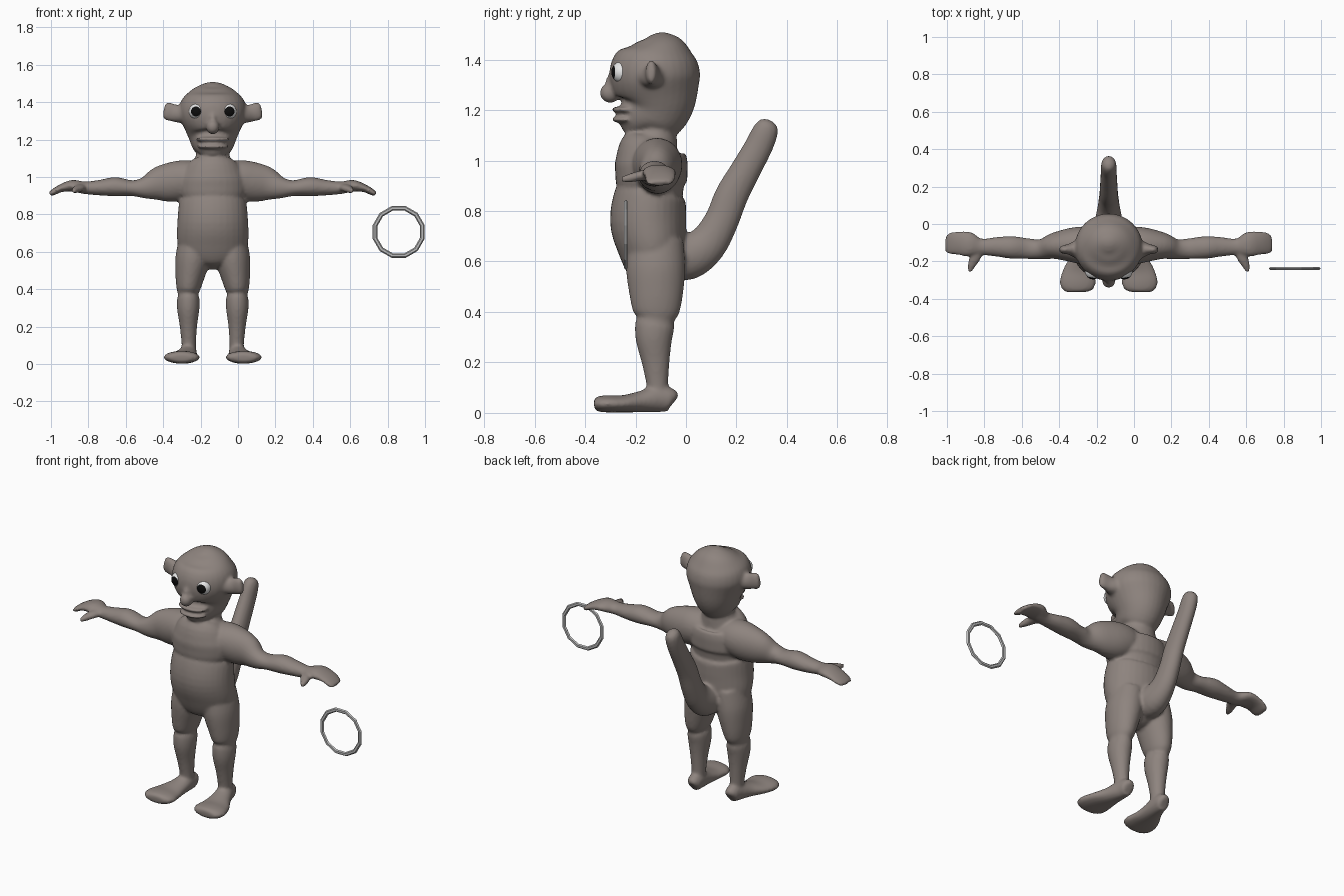
import bpy, bmesh, math
from mathutils import Vector, Matrix

CX = -0.135  # centre line of the figure


def material(name, rgb):
    m = bpy.data.materials.new(name)
    m.diffuse_color = (*rgb, 1)
    return m


skin = material("taupe_skin", (0.27, 0.23, 0.21))
white = material("eye_white", (0.8, 0.8, 0.8))
black = material("pupil_black", (0.004, 0.004, 0.004))
metal = material("pale_grey", (0.5, 0.5, 0.5))


def spline(a, b, c, d, t):
    return 0.5 * (2 * b + (c - a) * t + (2 * a - 5 * b + 4 * c - d) * t * t
                  + (3 * b - a - 3 * c + d) * t ** 3)


def loft(bm, rows, side, mirror=1, steps=4, n=32):
    """Smooth closed tube through rows of (x, y, z, side radius, other radius)."""
    rows = [rows[0]] + rows + [rows[-1]]
    pts = []
    for i in range(1, len(rows) - 2):
        for k in range(steps):
            pts.append([spline(*v, k / steps) for v in zip(*rows[i - 1:i + 3])])
    pts.append(list(rows[-1]))
    rings = []
    for i, p in enumerate(pts):
        t = Vector(pts[min(i + 1, len(pts) - 1)][:3]) - Vector(pts[max(i - 1, 0)][:3])
        v = t.cross(Vector(side)).normalized()
        u = v.cross(t).normalized()
        ring = []
        for j in range(n):
            a = math.tau * j / n
            co = Vector(p[:3]) + u * p[3] * math.cos(a) + v * p[4] * math.sin(a)
            co.x *= mirror
            ring.append(bm.verts.new(co))
        rings.append(ring)
    for r, s in zip(rings, rings[1:]):
        for j in range(n):
            bm.faces.new((r[j], r[(j + 1) % n], s[(j + 1) % n], s[j]))
    bm.faces.new(rings[0])
    bm.faces.new(rings[-1])


def blob(bm, loc, size):
    bmesh.ops.create_icosphere(bm, subdivisions=3, radius=1,
                               matrix=Matrix.Translation(loc) @ Matrix.Diagonal((*size, 1)))


def finish(name, bm, mats):
    mesh = bpy.data.meshes.new(name)
    bm.to_mesh(mesh)
    bm.free()
    ob = bpy.data.objects.new(name, mesh)
    bpy.context.collection.objects.link(ob)
    for m in mats:
        mesh.materials.append(m)
    bpy.ops.object.select_all(action='DESELECT')
    ob.select_set(True)
    bpy.context.view_layer.objects.active = ob
    return ob


X, Y = (1, 0, 0), (0, 1, 0)
bm = bmesh.new()

# Torso: neck, chest, crease, belly, pelvis
loft(bm, [(0, -.12, 1.17, .085, .07), (0, -.12, 1.1, .095, .085), (0, -.138, 1.05, .15, .125),
          (0, -.138, 1.0, .18, .143), (0, -.137, .95, .187, .143), (0, -.137, .91, .182, .14),
          (0, -.136, .885, .165, .125), (0, -.142, .86, .18, .142), (0, -.15, .76, .189, .151),
          (0, -.135, .66, .19, .137), (0, -.125, .58, .165, .115), (0, -.12, .535, .1, .085),
          (0, -.12, .505, .03, .03)], X)

# Head
loft(bm, [(0, -.16, 1.115, .05, .06), (0, -.163, 1.135, .085, .098), (0, -.155, 1.16, .105, .118),
          (0, -.13, 1.2, .124, .143), (0, -.12, 1.25, .147, .162), (0, -.124, 1.33, .18, .18),
          (0, -.122, 1.4, .172, .167), (0, -.12, 1.45, .132, .125), (0, -.125, 1.485, .075, .07),
          (0, -.13, 1.5, .015, .015)], X)

# Nose, bridge and lips
blob(bm, (0, -.3, 1.268), (.036, .042, .04))
blob(bm, (0, -.285, 1.305), (.026, .035, .045))
blob(bm, (0, -.235, 1.202), (.095, .062, .014))
blob(bm, (0, -.235, 1.163), (.085, .06, .016))

# Tail
loft(bm, [(0, -.07, .62, .08, .09), (0, .01, .62, .075, .092), (0, .085, .67, .06, .078),
          (0, .14, .76, .052, .068), (0, .18, .86, .048, .066), (0, .235, .96, .045, .06),
          (0, .285, 1.05, .042, .056), (0, .312, 1.11, .041, .052), (0, .325, 1.145, .033, .04),
          (0, .331, 1.16, .012, .016)], X)

for s in (1, -1):
    # Arm and mitten hand
    loft(bm, [(.05, -.12, .99, .09, .09), (.13, -.115, .985, .1, .105), (.2, -.112, .975, .092, .108),
              (.285, -.117, .963, .072, .093), (.36, -.135, .943, .054, .06),
              (.43, -.132, .94, .055, .042), (.52, -.125, .948, .06, .051),
              (.6, -.122, .943, .052, .042), (.685, -.122, .942, .044, .033),
              (.75, -.108, .953, .066, .031), (.81, -.102, .94, .062, .021),
              (.855, -.105, .917, .057, .016), (.872, -.105, .908, .04, .01)], Y, s)
    # Thumb
    loft(bm, [(.69, -.12, .945, .03, .024), (.715, -.18, .94, .03, .02),
              (.735, -.225, .93, .02, .017), (.743, -.257, .925, .01, .01)], X, s)
    # Leg with a crease below the knee
    loft(bm, [(.09, -.12, .68, .085, .11), (.106, -.12, .57, .093, .117),
              (.122, -.118, .47, .078, .106), (.131, -.118, .4, .063, .092),
              (.133, -.12, .372, .053, .074), (.131, -.124, .345, .06, .078),
              (.131, -.127, .29, .059, .072), (.13, -.12, .2, .046, .055),
              (.128, -.113, .1, .038, .042), (.128, -.112, .03, .04, .045)], X, s)
    # Foot
    loft(bm, [(.126, -.046, .045, .02, .025), (.126, -.06, .052, .038, .045),
              (.13, -.11, .056, .046, .053), (.143, -.18, .044, .06, .042),
              (.158, -.25, .036, .084, .034), (.166, -.31, .036, .096, .034),
              (.168, -.348, .035, .083, .03), (.168, -.364, .034, .055, .018)], X, s)
    # Ear
    loft(bm, [(.13, -.135, 1.335, .075, .055), (.175, -.135, 1.335, .05, .046),
              (.21, -.135, 1.343, .03, .047), (.245, -.137, 1.352, .022, .047),
              (.262, -.138, 1.355, .013, .034)], Y, s)

bmesh.ops.recalc_face_normals(bm, faces=bm.faces)

# Fuse everything into one soft skin
body = finish("body", bm, [skin])
body.location.x = CX
fuse = body.modifiers.new("fuse", 'REMESH')
fuse.mode = 'VOXEL'
fuse.voxel_size = 0.009
fuse.use_smooth_shade = True
soften = body.modifiers.new("soften", 'SMOOTH')
soften.factor = 0.5
soften.iterations = 4
bpy.ops.object.convert(target='MESH')
bpy.ops.object.shade_smooth()

# Eyes: faces near the gaze direction become the pupil
for s, name in ((1, "left_eye"), (-1, "right_eye")):
    bm = bmesh.new()
    gaze = Vector((.2 * s, -1, 0)).normalized()
    turn = gaze.to_track_quat('Z', 'Y').to_matrix().to_4x4()
    bmesh.ops.create_uvsphere(bm, u_segments=24, v_segments=24, radius=.044, matrix=turn)
    for f in bm.faces:
        f.smooth = True
        f.material_index = int(f.calc_center_median().normalized().dot(gaze) > math.cos(.66))
    eye = finish(name, bm, [white, black])
    eye.location = (CX + .083 * s, -.252, 1.35)

# Twelve-sided hoop floating beside the figure
bpy.ops.mesh.primitive_torus_add(major_segments=12, minor_segments=6, major_radius=.131,
                                 minor_radius=.0125)
hoop = bpy.context.object
hoop.name = "hoop"
hoop.data.transform(Matrix.Translation((.859, -.238, .706)) @ Matrix.Rotation(math.pi / 2, 4, 'X')
                    @ Matrix.Rotation(math.pi / 12, 4, 'Z') @ Matrix.Diagonal((1, 1, .65, 1)))
hoop.data.materials.append(metal)
